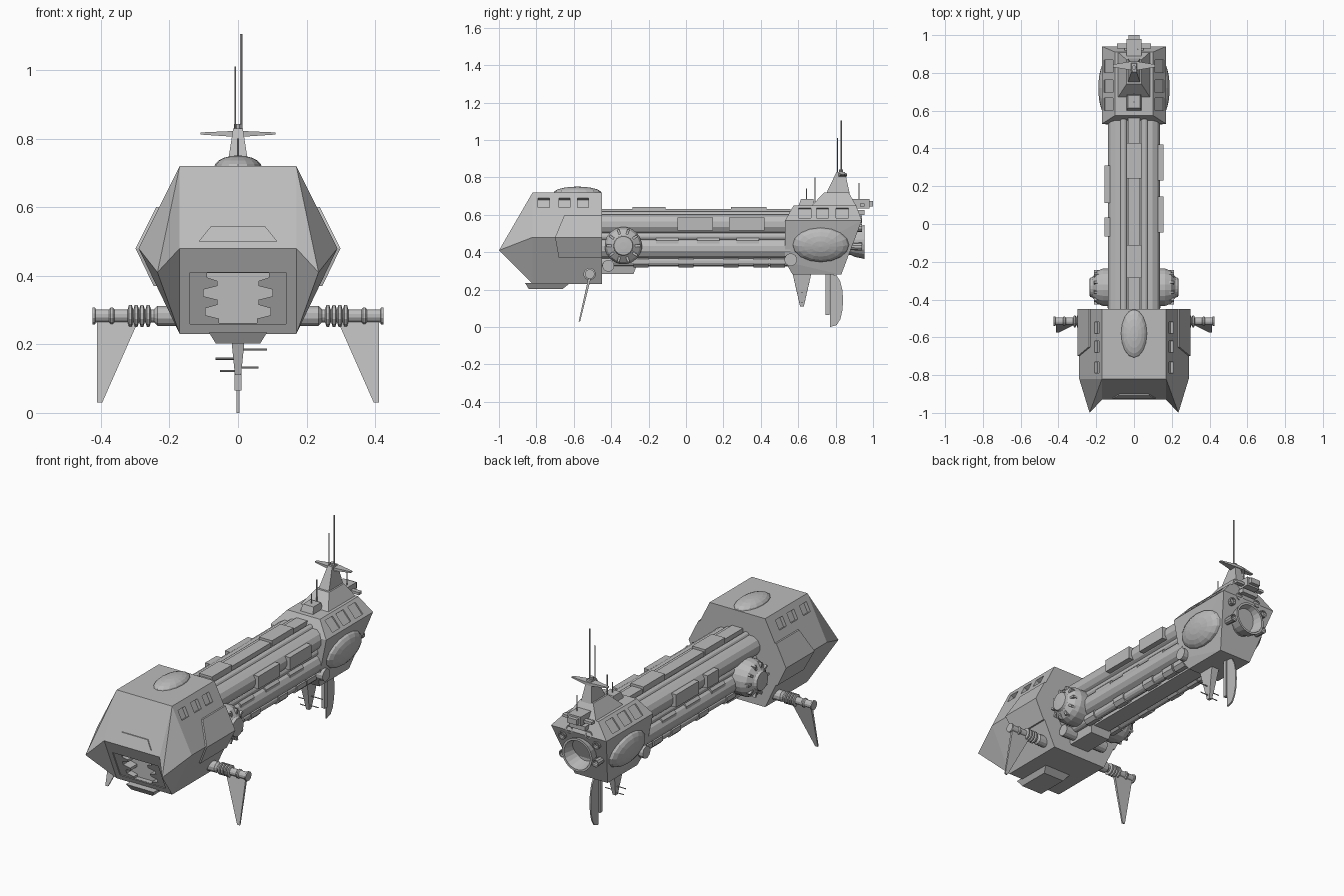
import bpy, bmesh
from math import sin, cos, pi, radians
from mathutils import Matrix, Vector

cube = bpy.data.objects.get("Cube")
if cube:
    bpy.data.objects.remove(cube)

hull_grey = bpy.data.materials.new("hull_grey")
hull_grey.use_nodes = True
grey = (0.5, 0.5, 0.5, 1)
hull_grey.diffuse_color = grey
hull_grey.node_tree.nodes["Principled BSDF"].inputs["Base Color"].default_value = grey


# --- helpers: all meshes are built in world coordinates ---
def finish(name, bm, mirror=False):
    bmesh.ops.recalc_face_normals(bm, faces=bm.faces)
    me = bpy.data.meshes.new(name)
    bm.to_mesh(me)
    bm.free()
    me.materials.append(hull_grey)
    ob = bpy.data.objects.new(name, me)
    bpy.context.collection.objects.link(ob)
    if mirror:
        mod = ob.modifiers.new("Mirror", 'MIRROR')
        mod.use_mirror_merge = False
    return ob


def add_box(bm, x, y, z, tilt=0):
    """Box from three (low, high) ranges, tilted about y."""
    mid = Vector([(a + b) / 2 for a, b in (x, y, z)])
    size = [b - a for a, b in (x, y, z)]
    m = Matrix.Translation(mid) @ Matrix.Rotation(tilt, 4, 'Y') @ Matrix.Diagonal((*size, 1))
    bmesh.ops.create_cube(bm, size=1, matrix=m)


def box(name, x, y, z, mirror=False):
    bm = bmesh.new()
    add_box(bm, x, y, z)
    return finish(name, bm, mirror)


def sym(points):
    return list(points) + [(-x, y, z) for x, y, z in points]


def hull(name, points, mirror=False):
    bm = bmesh.new()
    vs = [bm.verts.new(p) for p in points]
    bmesh.ops.convex_hull(bm, input=vs)
    bmesh.ops.dissolve_limit(bm, angle_limit=0.02, verts=bm.verts, edges=bm.edges)
    return finish(name, bm, mirror)


def prism(name, near, far, mirror=False):
    """Solid between two matching outlines."""
    bm = bmesh.new()
    a = [bm.verts.new(p) for p in near]
    b = [bm.verts.new(p) for p in far]
    bm.faces.new(a)
    bm.faces.new(b)
    for i in range(len(a)):
        j = (i + 1) % len(a)
        bm.faces.new((a[i], a[j], b[j], b[i]))
    return finish(name, bm, mirror)


def lathe(name, profile, axis, centre, n=12, mirror=False):
    """Revolve (distance, radius) pairs around an axis through the centre."""
    bm = bmesh.new()
    rings = []
    for t, r in profile:
        ring = []
        for i in range(n):
            a = 2 * pi * (i + 0.5) / n
            u, v = r * cos(a), r * sin(a)
            p = {'X': (t, u, v), 'Y': (u, t, v), 'Z': (u, v, t)}[axis]
            ring.append(bm.verts.new(Vector(p) + Vector(centre)))
        rings.append(ring)
    for a, b in zip(rings, rings[1:]):
        for i in range(n):
            j = (i + 1) % n
            bm.faces.new((a[i], a[j], b[j], b[i]))
    bm.faces.new(rings[0])
    bm.faces.new(rings[-1])
    return finish(name, bm, mirror)


def rod(name, axis, centre, lo, hi, r, n=12, mirror=False):
    return lathe(name, [(lo, r), (hi, r)], axis, centre, n, mirror)


def blister(name, centre, radii, tilt=0, mirror=False):
    bm = bmesh.new()
    m = Matrix.Translation(centre) @ Matrix.Rotation(tilt, 4, 'Y') @ Matrix.Diagonal((*radii, 1))
    bmesh.ops.create_uvsphere(bm, u_segments=16, v_segments=10, radius=1, matrix=m)
    return finish(name, bm, mirror)


def cut(target, cutter):
    mod = target.modifiers.new("Cut", 'BOOLEAN')
    mod.operation, mod.solver, mod.object = 'DIFFERENCE', 'EXACT', cutter
    dg = bpy.context.evaluated_depsgraph_get()
    me = bpy.data.meshes.new_from_object(target.evaluated_get(dg))
    target.modifiers.clear()
    target.data = me
    bpy.data.objects.remove(cutter)


def window_cutter(ys, x, z, size, tilt):
    bm = bmesh.new()
    sx, sy, depth = size
    for y in ys:
        for s in (1, -1):
            add_box(bm, (s * x - sx / 2, s * x + sx / 2), (y - sy / 2, y + sy / 2),
                    (z - depth / 2, z + depth / 2), s * tilt)
    return finish("window_cutter", bm)


# --- head: faceted block with two forward cheek points ---
side = [(.17, -.82, .72), (.17, -.93, .48), (.235, -1, .41), (.29, -.82, .48),
        (.17, -.82, .23), (.17, -.45, .72), (.29, -.45, .48), (.17, -.45, .23)]
bm = bmesh.new()
L = [bm.verts.new(p) for p in side]
R = [bm.verts.new((-x, y, z)) for x, y, z in side]
for v in (L, R):
    for f in ((0, 5, 6, 3), (3, 6, 7, 4), (0, 1, 2), (0, 2, 3), (1, 4, 2), (2, 4, 3)):
        bm.faces.new([v[i] for i in f])
for a, b in ((0, 5), (0, 1), (1, 4), (4, 7)):
    bm.faces.new((L[a], L[b], R[b], R[a]))
bm.faces.new((L[5], L[6], L[7], R[7], R[6], R[5]))
head = finish("head", bm)
cut(head, window_cutter((-.76, -.65, -.55), .198, .665, (.055, .06, .04), radians(63.4)))


# bay door: shallow recess, then a toothed opening
def slope_y(z):
    return -.82 - .44 * (z - .23)


frame = [(-.14, .26), (.14, .26), (.14, .41), (-.14, .41)]
cut(head, prism("frame_cutter", [(x, slope_y(z) - .1, z) for x, z in frame],
                [(x, slope_y(z) + .006, z) for x, z in frame]))
edge = [(.055, .262), (.055, .275), (.095, .285), (.095, .305), (.06, .315), (.06, .33),
        (.1, .34), (.1, .36), (.06, .37), (.06, .385), (.09, .395), (.09, .408)]
teeth = edge + [(-x, z) for x, z in reversed(edge)]
cut(head, prism("teeth_cutter", [(x, -1.1, z) for x, z in teeth],
                [(x, -.80, z) for x, z in teeth]))

# brow plate, side armour, roof dome and belly plate
brow = [(-.115, .5), (.115, .5), (.08, .543), (-.08, .543)]
prism("brow_plate", [(x, -.93 + .458 * (z - .48) - .006, z) for x, z in brow],
      [(x, -.93 + .458 * (z - .48) + .01, z) for x, z in brow])
armour = [(.23, -.65, .6), (.29, -.70, .48), (.237, -.68, .37),
          (.237, -.45, .37), (.29, -.45, .48), (.23, -.45, .6)]
hull("side_armour", armour + [(x + .009, y, z) for x, y, z in armour], True)
blister("roof_dome", (0, -.58, .715), (.07, .13, .036))
hull("belly_plate", sym([(.085, -.86, .235), (.085, -.62, .235), (.065, -.84, .203), (.065, -.66, .203)]))

# --- arms with ring joints and hanging fins ---
arm = [(.15, .03), (.235, .03), (.245, .02)]
for x in (.262, .28, .297, .314):
    arm += [(x - .008, .02), (x - .004, .033), (x + .004, .033), (x + .008, .02)]
arm += [(.36, .02), (.365, .025), (.372, .025), (.377, .02), (.415, .02), (.417, .026), (.425, .026)]
lathe("arm", arm, 'X', (0, -.515, .283), 12, True)
fin = [(.29, .27), (.412, .27), (.412, .03), (.396, .03)]
prism("arm_fin", [(x, -.521 - (.27 - z) * .22, z) for x, z in fin],
      [(x, -.506 - (.27 - z) * .25, z) for x, z in fin], True)

# --- long body: core and pipe bundle ---
span = (-.46, .56)
box("core", (-.075, .075), span, (.36, .6))
for name, x, z, r in (("upper_pipe", .085, .55, .055), ("lower_pipe", .085, .42, .055),
                      ("middle_rail", .1, .485, .02), ("keel_pipe", .08, .35, .025),
                      ("roof_pipe", .055, .6, .018)):
    rod(name, 'Y', (x, 0, z), *span, r, 12, True)
box("roof_rail", (-.033, .033), span, (.59, .63))
box("keel", (-.05, .05), span, (.325, .37))
for lo, hi in ((-.285, -.11), (.24, .43)):
    box("roof_panel", (-.04, .04), (lo, hi), (.6, .643))
for s, lo, hi in ((1, -.045, .145), (1, .23, .42), (-1, .11, .31), (-1, -.065, .035)):
    box("side_panel", sorted((s * .12, s * .157)), (lo, hi), (.515, .585))
for y in (-.24, 0, .24, .4, .49):
    rod("pipe_clamp", 'Y', (.08, y, .35), -.04, .04, .033, 8, True)
for y in (-.1, .12, .33):
    rod("rail_clamp", 'Y', (.1, y, .45), -.06, .06, .033, 8, True)

# --- side tanks with ribbed caps ---
lathe("side_tank", [(.05, .09), (.1, .1), (.165, .1), (.195, .088), (.22, .055), (.234, .05), (.236, .02)],
      'X', (0, -.335, .435), 20, True)
bm = bmesh.new()
for i in range(10):
    a = 2 * pi * i / 10
    m = Matrix.Translation((.193, -.335 + .076 * cos(a), .435 + .076 * sin(a)))
    m = m @ Matrix.Rotation(a, 4, 'X') @ Matrix.Diagonal((.04, .03, .012, 1))
    bmesh.ops.create_cube(bm, size=1, matrix=m)
finish("tank_ribs", bm, True)
rod("cross_tube", 'X', (0, -.415, .328), -.14, .14, .032)
hull("belly_box", sym([(.07, -.45, .34), (.07, -.26, .34), (.06, -.45, .285), (.06, -.28, .285)]))

# --- tail block with windows and blisters ---
tail = hull("tail", sym([(.17, .53, .57), (.125, .53, .35), (.1, .57, .28), (.1, .575, .65),
                         (.17, .94, .57), (.1, .83, .28), (.1, .91, .65)]))
cut(tail, window_cutter((.635, .73, .835), .135, .61, (.07, .066, .014), radians(48.8)))
blister("tail_blister", (.138, .72, .44), (.095, .152, .048), radians(103), True)
rod("tail_knob", 'X', (0, .56, .36), .09, .15, .034, 12, True)
lathe("main_nozzle", [(.78, .06), (.88, .07), (.9, .08), (.955, .092), (.955, .08), (.88, .06)],
      'Y', (0, 0, .455), 20)
for x, z in ((.06, .575), (.105, .53), (.1, .43)):
    lathe("small_nozzle", [(.85, .016), (.94, .022), (.94, .016), (.91, .012)], 'Y', (x, 0, z), 10, True)

# --- tower, masts and rear blocks ---
hull("tower_base", sym([(.085, .67, .648), (.085, .91, .648), (.04, .74, .72), (.04, .87, .72)]))
hull("tower", sym([(.032, .75, .715), (.032, .875, .715), (.025, .78, .755),
                   (.025, .865, .755), (.014, .805, .83), (.014, .85, .83)]))
rod("tower_cap", 'Z', (0, .828, 0), .82, .842, .012, 8)
hull("tower_wing", sym([(.11, .83, .812), (.11, .845, .812), (.11, .83, .818), (.11, .845, .818),
                        (.02, .815, .806), (.02, .86, .806), (.02, .815, .822), (.02, .86, .822)]))
for x, y, lo, hi, r in ((.01, .83, .8, 1.105, .004), (-.008, .81, .8, 1.01, .0025),
                        (0, .69, .64, .8, .003), (0, .645, .64, .74, .003), (.02, .925, .64, .77, .003)):
    rod("mast", 'Z', (x, y, 0), lo, hi, r, 6)
hull("mast_block", sym([(.04, .6, .645), (.04, .69, .645), (.032, .615, .685), (.032, .68, .685)]))
box("rear_block", (-.04, .04), (.88, .98), (.635, .685))
box("rear_hatch", (-.03, .03), (.94, 1.0), (.645, .675))
box("rear_bar", (-.09, .09), (.93, .955), (.645, .66))
box("rear_bracket", (-.05, .05), (.88, .955), (.6, .625))

# --- underside: sensor spike, whiskers and rudder ---
hull("sensor_spike", sym([(.024, .57, .285), (.024, .67, .285), (.018, .59, .2), (.018, .65, .2),
                          (.009, .61, .11), (.009, .63, .11)]))
for lo, hi, z in ((0, .085, .185), (-.065, 0, .158), (0, .06, .132), (-.052, 0, .122)):
    rod("whisker", 'X', (0, .62, z), lo, hi, .003, 6)
box("rudder_post", (-.01, .01), (.745, .768), (.065, .3))
blade = [(.77, .285)] + [(.77 + .07 * sin(pi * i / 8) ** .7, .143 + .143 * cos(pi * i / 8))
                         for i in range(1, 8)] + [(.77, 0)]
prism("rudder_blade", [(-.004, y, z) for y, z in blade], [(.004, y, z) for y, z in blade])
